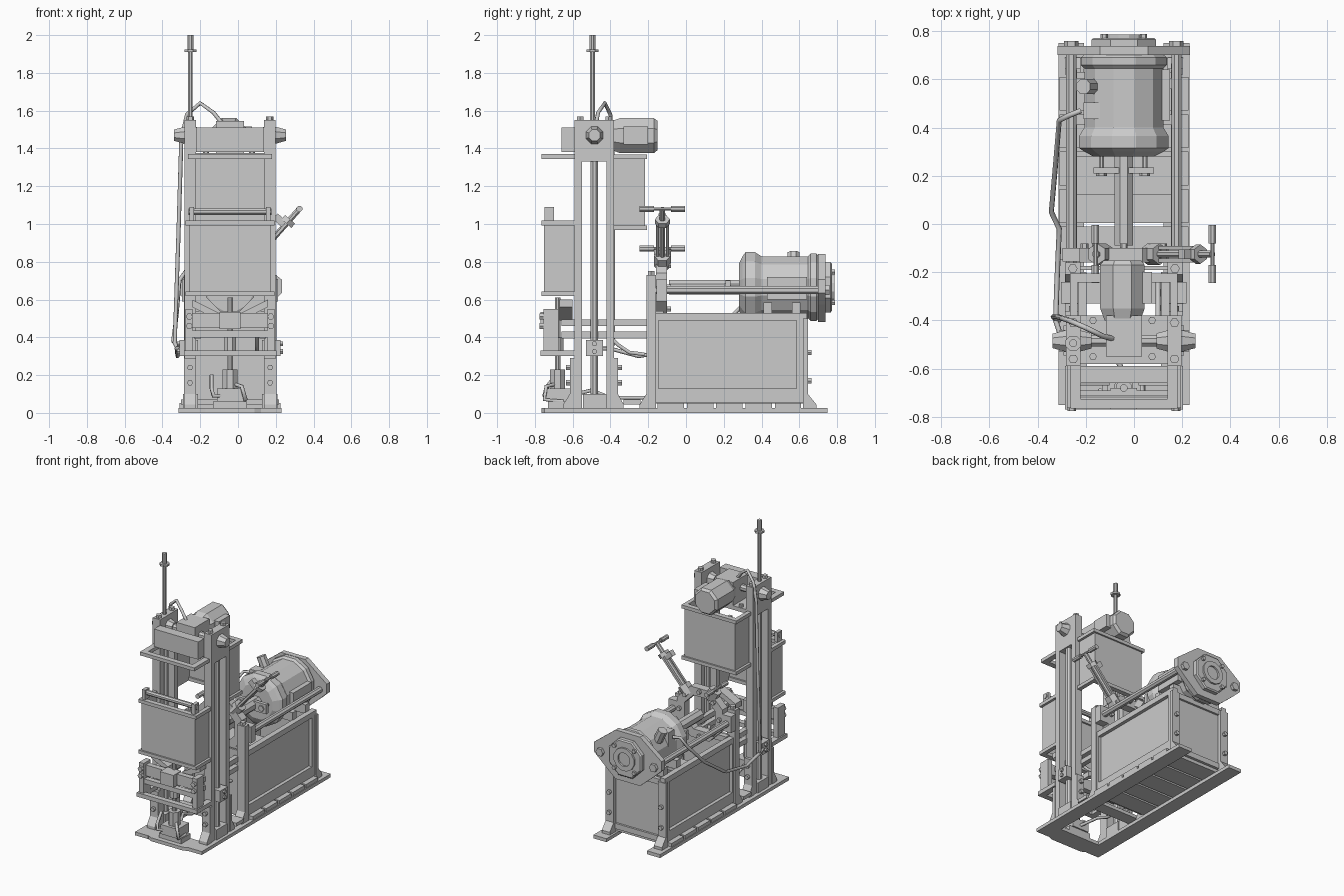
import bpy, bmesh, math
from mathutils import Vector, Matrix

if "Cube" in bpy.data.objects:
    bpy.data.objects.remove(bpy.data.objects["Cube"])

CX, CZ = -0.042, 0.665          # machine centre line, press axis height


def finish(name, bm):
    bmesh.ops.recalc_face_normals(bm, faces=bm.faces)
    me = bpy.data.meshes.new(name)
    bm.to_mesh(me)
    bm.free()
    ob = bpy.data.objects.new(name, me)
    bpy.context.collection.objects.link(ob)
    return ob


def box(name, x0, x1, y0, y1, z0, z1):
    bm = bmesh.new()
    m = Matrix.Translation(((x0+x1)/2, (y0+y1)/2, (z0+z1)/2)) @ Matrix.Diagonal((abs(x1-x0), y1-y0, z1-z0, 1))
    bmesh.ops.create_cube(bm, size=1, matrix=m)
    return finish(name, bm)


def sbox(name, a0, a1, *yz):
    """Pair of boxes mirrored about the machine centre line."""
    for s, side in ((-1, "left"), (1, "right")):
        box(f"{name}_{side}", CX+s*a0, CX+s*a1, *yz)


def mid(name, a, *yz):
    return box(name, CX-a, CX+a, *yz)


def cyl(name, p, q, r, n=8, r2=None):
    p, q = Vector(p), Vector(q)
    bm = bmesh.new()
    rot = (q-p).to_track_quat('Z', 'Y').to_matrix().to_4x4()
    m = Matrix.Translation((p+q)/2) @ rot @ Matrix.Rotation(math.pi/n, 4, 'Z')
    bmesh.ops.create_cone(bm, cap_ends=True, segments=n, radius1=r, radius2=r if r2 is None else r2,
                          depth=(q-p).length, matrix=m)
    return finish(name, bm)


def lathe_y(name, prof, n, cx, cz, closed=False):
    """Revolve (radius, y) points about an axis along y."""
    bm = bmesh.new()
    rings = [[bm.verts.new((cx+r*math.cos((i+.5)*2*math.pi/n), y, cz+r*math.sin((i+.5)*2*math.pi/n)))
              for i in range(n)] for r, y in prof]
    if closed:
        rings.append(rings[0])
    else:
        bm.faces.new(rings[0])
        bm.faces.new(rings[-1])
    for a, b in zip(rings, rings[1:]):
        for i in range(n):
            bm.faces.new((a[i], a[(i+1) % n], b[(i+1) % n], b[i]))
    return finish(name, bm)


def prism(name, pts, axis, lo, hi):
    """Extrude a 2D outline along x, y or z."""
    def put(u, v, w):
        return {'x': (w, u, v), 'y': (u, w, v), 'z': (u, v, w)}[axis]
    bm = bmesh.new()
    f = bm.faces.new([bm.verts.new(put(u, v, lo)) for u, v in pts])
    ext = bmesh.ops.extrude_face_region(bm, geom=[f])
    d = Vector(put(0, 0, hi-lo))
    bmesh.ops.translate(bm, verts=[v for v in ext['geom'] if isinstance(v, bmesh.types.BMVert)], vec=d)
    return finish(name, bm)


def hose(name, pts, r=0.011):
    cu = bpy.data.curves.new(name, 'CURVE')
    cu.dimensions, cu.bevel_depth, cu.bevel_resolution, cu.use_fill_caps = '3D', r, 1, True
    sp = cu.splines.new('POLY')
    sp.points.add(len(pts)-1)
    for p, c in zip(sp.points, pts):
        p.co = (*c, 1)
    bpy.context.collection.objects.link(bpy.data.objects.new(name, cu))


def bolt(name, p, d, r=0.016, h=0.02):
    cyl(name, p, Vector(p)+Vector(d)*h, r, 6)


# Base skid: rails, front nose plate, cross slats
sbox("base_rail", 0.165, 0.272, -0.75, 0.75, 0, 0.025)
prism("base_nose", [(CX-.26, -.62), (CX-.26, -.70), (CX-.13, -.765), (CX+.13, -.765), (CX+.26, -.70),
                    (CX+.26, -.62)], 'z', 0, 0.025)
for i in range(5):
    mid("base_slat", 0.268, -0.15+i*.155, -0.01+i*.155, 0.026, 0.052)

# Tank: walls with framed sides
sbox("tank_wall", 0.195, 0.21, -0.19, 0.63, 0.05, 0.53)
mid("tank_front", 0.2, -0.19, -0.175, 0.05, 0.53)
mid("tank_back", 0.2, 0.60, 0.615, 0.05, 0.50)
sbox("tank_top_edge", 0.195, 0.235, -0.2, 0.64, 0.49, 0.53)
sbox("tank_lower_edge", 0.195, 0.235, -0.2, 0.64, 0.055, 0.13)
for y in (-0.2, 0.585):
    sbox("tank_side_post", 0.195, 0.235, y, y+.055, 0.055, 0.53)
mid("tank_back_sill", 0.2, 0.60, 0.63, 0.05, 0.09)
mid("tank_back_header", 0.2, 0.60, 0.63, 0.47, 0.51)
for s in (-1, 1):
    lo, hi = sorted((CX+s*.18, CX+s*.245))
    # Corner plates with splayed feet
    prism("front_corner_plate", [(-.16, .025), (-.16, .73), (-.21, .73), (-.21, .1), (-.245, .045), (-.245, .025)],
          'x', lo, hi)
    prism("rear_corner_plate", [(.62, .025), (.62, .5), (.645, .5), (.645, .1), (.69, .045), (.69, .025)],
          'x', lo, hi)
    prism("tower_front_foot", [(-.59, .025), (-.59, .29), (-.615, .29), (-.615, .1), (-.65, .045), (-.65, .025)],
          'x', lo, hi)
    prism("tower_rear_foot", [(-.38, .025), (-.38, .29), (-.36, .29), (-.36, .1), (-.33, .045), (-.33, .025)],
          'x', lo, hi)
    xm = CX+s*.212
    for z in (.17, .32):
        bolt("rear_bolt", (xm, .645, z), (0, 1, 0))
    for z in (.16, .24):
        bolt("foot_bolt", (xm, -.615, z), (0, -1, 0))
        bolt("foot_bolt", (xm, -.36, z), (0, 1, 0))
    bolt("corner_bolt", (xm, -.185, .73), (0, 0, 1), .02)
mid("tank_link_bar", 0.26, -0.33, -0.24, 0.045, 0.07)

# Tower: slotted columns with lift screws
for y in (-0.59, -0.42):
    sbox("column_leg", 0.18, 0.24, y, y+.04, 0.025, 1.34)
sbox("column_head", 0.18, 0.24, -0.59, -0.38, 1.33, 1.55)
sbox("column_base", 0.17, 0.25, -0.545, -0.42, 0.025, 0.10)
sbox("column_valve", 0.17, 0.268, -0.53, -0.44, 0.30, 0.385)
for s in (-1, 1):
    xm = CX+s*.21
    cyl("lift_screw", (xm, -.485, .1), (xm, -.485, 1.34), .022)
    cyl("drive_shaft", (CX+s*.07, -.485, 1.47), (CX+s*.18, -.485, 1.47), .024)
    cyl("bearing_inner", (CX+s*.135, -.485, 1.47), (CX+s*.18, -.485, 1.47), .034, 8, .047)
    cyl("bearing_cap", (CX+s*.24, -.485, 1.47), (CX+s*.297, -.485, 1.47), .049, 8, .032)
    for y in (-.56, -.41):
        bolt("head_bolt", (xm, y, 1.55), (0, 0, 1), .02)
    for z in (.325, .365):
        bolt("valve_bolt", (CX+s*.268, -.485, z), (s, 0, 0), .014, .012)
cyl("mast", (-.252, -.495, 1.55), (-.252, -.495, 2.0), .013)
cyl("mast_collar", (-.252, -.495, 1.91), (-.252, -.495, 1.925), .034)
cyl("mast_tip", (-.252, -.495, 1.92), (-.252, -.495, 2.0), .017)

# Tower top: mounting plate, gearbox, motor, control box
mid("gear_plate", 0.185, -0.58, -0.38, 1.345, 1.375)
mid("gearbox", 0.075, -0.55, -0.38, 1.375, 1.545)
lathe_y("lift_motor", [(.08, -.40), (.1, -.35), (.1, -.17), (.085, -.152)], 8, -.048, 1.468)
box("motor_terminal", .03, .075, -.33, -.2, 1.42, 1.515)
mid("control_box", 0.18, -0.66, -0.59, 1.38, 1.51)
for x, y in ((-.17, -.40), (.075, -.40), (-.17, -.55), (.075, -.55)):
    bolt("plate_bolt", (x, y, 1.375), (0, 0, 1))


# Guards: open U-shaped sheets with rims at top and bottom
def guard(name, half, y_in, y_out, z0, z1):
    lo, hi = sorted((y_in, y_out))
    inn = y_out + (.012 if y_out < y_in else -.012)
    e, f = sorted((y_out, inn))
    mid(name+"_panel", half, e, f, z0, z1)
    sbox(name+"_side", half-.012, half, lo, hi, z0, z1)
    for z in (z0, z1-.025):
        sbox(name+"_rim", half-.01, half+.018, lo, hi, z, z+.025)
        g = y_out + (-.012 if y_out < y_in else .012)
        a, b = sorted((g, y_out + (.025 if y_out < y_in else -.025)))
        mid(name+"_rim", half+.018, a, b, z, z+.025)


guard("rear_guard", .205, -.385, -.218, .967, 1.368)
guard("front_guard", .218, -.59, -.752, .618, 1.018)
sbox("front_guard_ear", .19, .215, -.75, -.70, 1.018, 1.09)
cyl("front_guard_hinge", (CX-.22, -.725, 1.065), (CX+.22, -.725, 1.065), .018)
sbox("upper_rim_arm", .18, .222, -.765, -.59, 1.345, 1.37)
mid("upper_rim_bar", .222, -.765, -.725, 1.345, 1.37)

# Front gripper frame
sbox("gripper_ear", .198, .235, -.755, -.675, .32, .55)
mid("gripper_beam", .2, -.73, -.69, .45, .53)
mid("gripper_block", .055, -.77, -.68, .445, .535)
mid("gripper_bar", .225, -.75, -.71, .40, .435)
mid("gripper_shelf_bar", .245, -.77, -.73, .30, .33)
sbox("gripper_shelf_side", .2, .245, -.77, -.59, .30, .33)
sbox("gripper_arm", .155, .19, -.66, -.2, .46, .495)
sbox("gripper_lower_arm", .155, .19, -.66, -.2, .395, .43)
for s in (-1, 1):
    for z in (.46, .51):
        bolt("gripper_bolt", (CX+s*.216, -.755, z), (0, -1, 0), .018)
    prism("gripper_chute", [(CX+s*.2, .60), (CX+s*.2, .56), (CX+s*.06, .49), (CX+s*.06, .53)], 'y', -.67, -.6)

# Front lift cylinder and hoses
cyl("jack_body", (CX, -.68, .10), (CX, -.68, .23), .042)
cyl("jack_rod", (CX, -.68, .23), (CX, -.68, .61), .016)
cyl("jack_clevis", (CX, -.68, .33), (CX, -.68, .40), .035, 8)
mid("jack_valve", .07, -.74, -.61, .06, .13)
mid("jack_foot", .09, -.73, -.62, .025, .06)
hose("jack_hose_left", [(CX-.03, -.72, .09), (-.13, -.75, .09), (-.14, -.74, .13), (-.14, -.69, .20)])
hose("jack_hose_right", [(CX+.03, -.70, .15), (.02, -.74, .14), (.04, -.75, .07), (.03, -.65, .06)])
hose("link_hose", [(.1, -.42, .42), (.1, -.36, .36), (.1, -.3, .32), (.1, -.22, .31)])
hose("floor_hose", [(CX, -.62, .09), (-.1, -.5, .12), (-.1, -.4, .08), (-.1, -.18, .08)])

# Press: tie bars and clamp ring
for s in (-1, 1):
    cyl("tie_bar", (CX+s*.218, -.16, .65), (CX+s*.218, .72, .65), .023)
    bolt("tie_nut", (CX+s*.218, .735, .65), (0, 1, 0), .03, .025)
lathe_y("clamp_ring", [(.2, -.16), (.2, -.1), (.135, -.1), (.135, -.16)], 8, CX, CZ, True)
sbox("ring_ear", .17, .255, -.155, -.10, .59, .71)
mid("ring_foot", .2, -.16, -.12, .5, .54)
for i in range(8):
    a = i*math.pi/4
    bolt("ring_bolt", (CX+.163*math.cos(a), -.1, CZ+.163*math.sin(a)), (0, 1, 0))

# Clamp screws with T handles
for label, tip, start in (("long", (.325, 1.08), .17), ("short", (-.16, .87), .14)):
    c, t = Vector((CX, -.125, CZ)), Vector((tip[0], -.125, tip[1]))
    d = (t-c).normalized()
    cyl(label+"_screw", c+d*start, t, .016)
    cyl(label+"_screw_hub", c+d*.15, c+d*.225, .045, 6)
    cyl(label+"_handle", t-Vector((0, .12, 0)), t+Vector((0, .12, 0)), .009)
    for s in (-1, 1):
        cyl(label+"_grip", t+Vector((0, s*.045, 0)), t+Vector((0, s*.12, 0)), .017)
        if label == "long":
            o = Vector((0, s*.026, 0))
            cyl("yoke_bar", c+d*.2+o, c+d*.47+o, .011, 4)
    if label == "long":
        cyl("yoke_cap", c+d*.45, c+d*.48, .04, 6)
        n = Vector((-d.z, 0, d.x))
        cyl("yoke_latch", c+d*.44, c+d*.44+n*.07, .028, 4)

# Large press cylinder with end flange
lathe_y("press_cylinder", [(.13, .28), (.17, .30), (.192, .315), (.192, .365), (.17, .40), (.17, .645), (.185, .66),
                           (.185, .69), (.15, .72)], 12, CX, CZ)
hexa = [(.275, -.03), (.275, .04), (.21, .09), (.1, .175)]
right = [(.1, -.185), (.21, -.09)] + hexa
prism("end_flange", [(CX+x, CZ+z) for x, z in right] + [(CX-x, CZ+z) for x, z in reversed(right)], 'y', .70, .738)
lathe_y("end_cap", [(.145, .735), (.145, .765), (.135, .772)], 8, CX, CZ)
lathe_y("end_ring", [(.085, .76), (.085, .785), (.05, .785), (.05, .76)], 12, CX, CZ, True)
for i in range(4):
    a = math.pi/4 + i*math.pi/2
    bolt("cap_bolt", (CX+.115*math.cos(a), .77, CZ+.115*math.sin(a)), (0, 1, 0), .015, .018)
box("cylinder_side_block", .1, .15, .43, .64, .60, .72)
box("port_block", -.21, -.14, .435, .505, .70, .80)
cyl("filler_port", (-.17, .57, .76), (-.21, .57, .845), .034)
for y in (.41, .56):
    mid("cylinder_saddle", .2, y, y+.045, .52, .585)

# Ram, guide rods and pusher
cyl("ram", (CX, -.09, CZ), (CX, .3, CZ), .042)
mid("pusher_bar", .125, .21, .235, .63, .70)
for x in (-.135, .045):
    cyl("guide_rod", (x, .2, CZ), (x, .31, CZ), .012)
    bolt("guide_nut", (x, .2, CZ), (0, 1, 0), .022)
mid("tank_cross_plate", .21, .12, .28, .40, .42)

# Supply hoses
hose("press_hose", [(-.22, .47, .76), (-.27, .45, .76), (-.31, .43, .70), (-.325, .25, .52), (-.343, .05, .38),
                    (-.31, -.02, .34), (-.32, -.25, .30), (-.325, -.40, .34), (-.305, -.46, .34)])
hose("tower_hose", [(-.31, -.40, .32), (-.335, -.385, .37), (-.315, -.385, .95), (-.30, -.39, 1.45), (-.27, -.40, 1.58),
                    (-.2, -.43, 1.64), (-.13, -.465, 1.59), (-.09, -.475, 1.54)])
